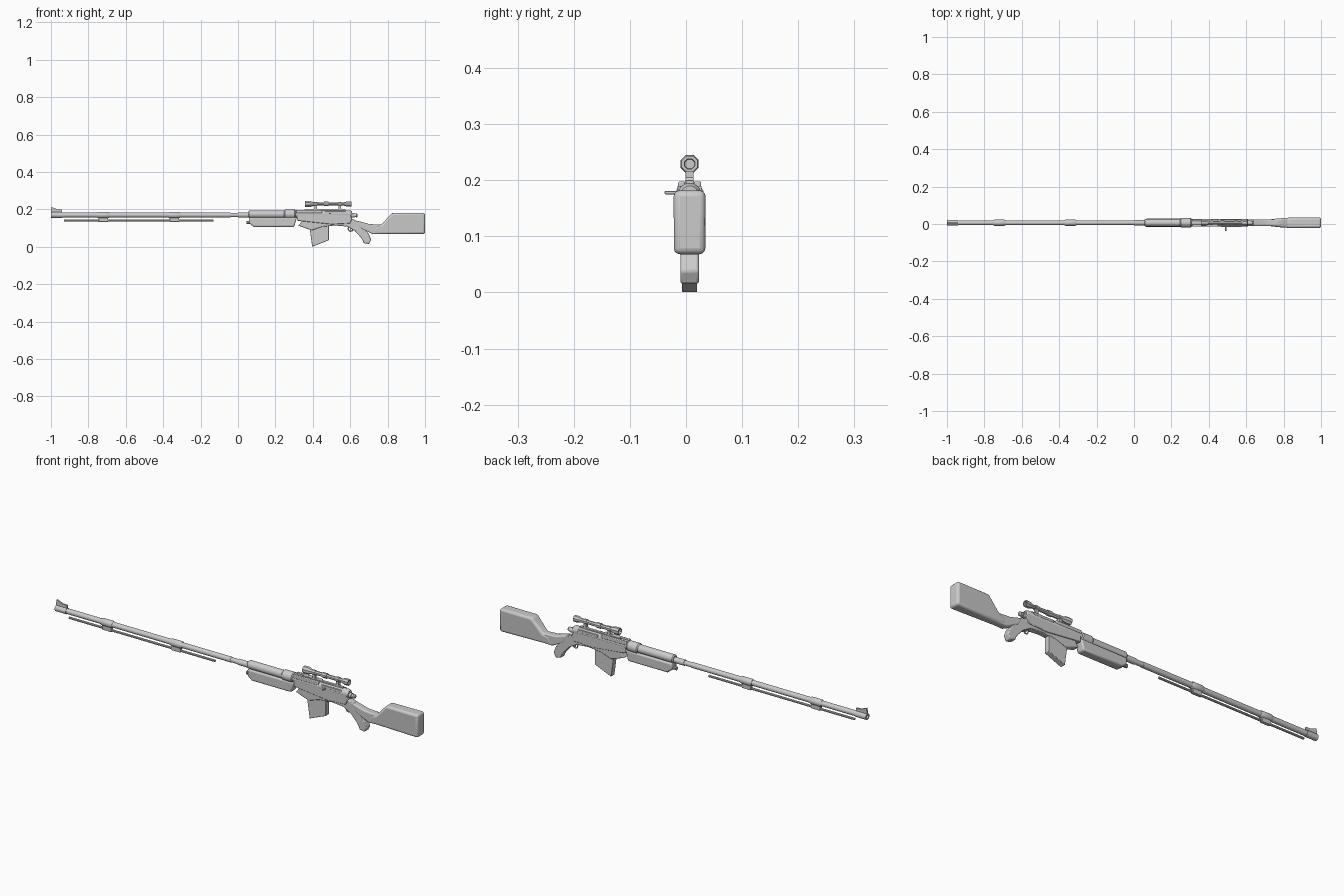
import bpy, bmesh, math

CY = 0.0065  # centre plane of the rifle (bolt handle shifts the bounds)


def finish(name, bm, bevel=0.0, segs=2, angle=35):
    bmesh.ops.recalc_face_normals(bm, faces=bm.faces)
    me = bpy.data.meshes.new(name)
    bm.to_mesh(me)
    bm.free()
    ob = bpy.data.objects.new(name, me)
    bpy.context.collection.objects.link(ob)
    if bevel:
        m = ob.modifiers.new("bevel", 'BEVEL')
        m.width, m.segments = bevel, segs
        m.limit_method, m.angle_limit = 'ANGLE', math.radians(40)
    bpy.ops.object.select_all(action='DESELECT')
    ob.select_set(True)
    bpy.context.view_layer.objects.active = ob
    bpy.ops.object.shade_smooth_by_angle(angle=math.radians(angle))
    return ob


def plate(name, pts, half, bevel=0.0, segs=2, y=CY):
    """Side profile (x, z) extruded across y; half may be a function of x."""
    bm = bmesh.new()
    w = half if callable(half) else (lambda x: half)
    a = [bm.verts.new((x, y - w(x), z)) for x, z in pts]
    b = [bm.verts.new((x, y + w(x), z)) for x, z in pts]
    bm.faces.new(a)
    bm.faces.new(b[::-1])
    n = len(pts)
    for i in range(n):
        j = (i + 1) % n
        bm.faces.new((a[i], b[i], b[j], a[j]))
    return finish(name, bm, bevel, segs)


def turned(name, stations, z, sides=12, y=CY, sy=1.0):
    """Lathe along x from (x, radius) stations, closed at both ends."""
    bm = bmesh.new()
    rings = []
    for x, r in stations:
        ring = []
        for k in range(sides):
            t = 2 * math.pi * (k + 0.5) / sides
            ring.append(bm.verts.new((x, y + sy * r * math.cos(t), z + r * math.sin(t))))
        rings.append(ring)
    for p, q in zip(rings, rings[1:]):
        for k in range(sides):
            j = (k + 1) % sides
            bm.faces.new((p[k], p[j], q[j], q[k]))
    bm.faces.new(rings[0])
    bm.faces.new(rings[-1][::-1])
    return finish(name, bm)


def box(name, x0, x1, z0, z1, half, bevel=0.0, y=CY):
    return plate(name, [(x0, z0), (x1, z0), (x1, z1), (x0, z1)], half, bevel, y=y)


# Barrel with recessed muzzle and front sight
turned("barrel", [(-0.985, 0.008), (-1.0, 0.008), (-1.0, 0.0155), (-0.94, 0.0155),
                  (-0.94, 0.0135), (-0.04, 0.0135), (-0.04, 0.012), (0.0, 0.012),
                  (0.0, 0.0145), (0.08, 0.0145)], 0.17)
plate("front_sight", [(-1.0, 0.18), (-0.94, 0.18), (-0.94, 0.199), (-0.965, 0.2), (-0.998, 0.213)], 0.004)

# Rod under the barrel and its clamps
turned("under_rod", [(-0.93, 0.0055), (-0.13, 0.0055)], 0.14, 8)
for i, x in enumerate((-0.72, -0.34)):
    turned(f"barrel_band_{i}", [(x - 0.032, 0.0145), (x - 0.025, 0.0175),
                                (x + 0.025, 0.0175), (x + 0.032, 0.0145)], 0.17)
    box(f"rod_clamp_{i}", x - 0.025, x + 0.025, 0.133, 0.16, 0.0075, 0.002)

# Fore-end
turned("upper_handguard", [(0.055, 0.016), (0.06, 0.0205), (0.25, 0.0205), (0.31, 0.0205)], 0.174)
plate("lower_handguard", [(0.06, 0.158), (0.06, 0.125), (0.085, 0.106), (0.3, 0.106), (0.315, 0.158)],
      0.022, 0.007)
turned("handguard_cap", [(0.045, 0.009), (0.1, 0.009)], 0.13, 10)
turned("receiver_ring", [(0.247, 0.021), (0.252, 0.0255), (0.303, 0.0255), (0.308, 0.021)], 0.174)

# Receiver, its cover and the bolt
turned("receiver_tube", [(0.3, 0.0215), (0.6, 0.0215), (0.61, 0.016)], 0.174)
plate("receiver_body", [(0.315, 0.172), (0.6, 0.172), (0.61, 0.15), (0.6, 0.125), (0.5, 0.12),
                        (0.315, 0.14)], 0.021, 0.003)
for s in (-1, 1):
    box(f"receiver_rail_{s}", 0.31, 0.45, 0.18, 0.198, 0.006, 0.003, y=CY + s * 0.0145)
    box(f"side_slot_{s}", 0.465, 0.575, 0.178, 0.19, 0.003, 0.001, y=CY + s * 0.0185)
turned("bolt_rear", [(0.6, 0.013), (0.622, 0.013), (0.622, 0.009), (0.634, 0.011), (0.64, 0.007)], 0.168)
bm = bmesh.new()
bmesh.ops.create_cube(bm, size=1)
for v in bm.verts:
    v.co = (0.49 + v.co.x * 0.008, -0.0215 + v.co.y * 0.033, 0.178 + v.co.z * 0.006)
finish("bolt_handle", bm, 0.0015)

# Sweeping lower frame that runs back into the pistol grip
plate("lower_frame", [(0.345, 0.155), (0.335, 0.128), (0.322, 0.113), (0.395, 0.088), (0.45, 0.107),
                      (0.52, 0.114), (0.585, 0.108), (0.625, 0.085), (0.655, 0.052), (0.667, 0.035),
                      (0.672, 0.02), (0.7, 0.015), (0.712, 0.038), (0.7, 0.068), (0.672, 0.105),
                      (0.645, 0.135), (0.605, 0.152)], 0.0165, 0.004)

# Trigger loop and trigger
bpy.ops.mesh.primitive_torus_add(location=(0.602, CY, 0.096), rotation=(math.pi / 2, 0, 0),
                                 major_radius=0.013, minor_radius=0.003,
                                 major_segments=16, minor_segments=6)
bpy.context.object.name = "trigger_loop"
plate("trigger", [(0.598, 0.11), (0.606, 0.11), (0.604, 0.095), (0.608, 0.086), (0.602, 0.088)], 0.003)

# Magazine
plate("magazine", [(0.38, 0.12), (0.397, 0.0), (0.486, 0.036), (0.486, 0.125)], 0.0135, 0.002)

# Shoulder stock: slim neck widening into the butt
plate("stock_neck", [(0.635, 0.14), (0.665, 0.132), (0.7, 0.122), (0.76, 0.118), (0.79, 0.13),
                     (0.79, 0.07), (0.72, 0.068), (0.695, 0.08), (0.655, 0.1)], 0.018, 0.006, 3)
plate("shoulder_stock", [(0.715, 0.068), (1.0, 0.068), (1.0, 0.182), (0.825, 0.182), (0.765, 0.118),
                         (0.735, 0.11)],
      lambda x: 0.018 if x < 0.74 else 0.022 if x < 0.8 else 0.0285, 0.011, 3)

# Scope with mounts
turned("scope", [(0.37, 0.012), (0.358, 0.014), (0.358, 0.0175), (0.385, 0.0175), (0.405, 0.0105),
                 (0.46, 0.0095), (0.46, 0.013), (0.485, 0.013), (0.485, 0.0095), (0.565, 0.0095),
                 (0.585, 0.0155), (0.606, 0.0155), (0.606, 0.01), (0.597, 0.009)], 0.229, 8)
box("scope_rail", 0.355, 0.575, 0.192, 0.2, 0.007, 0.001)
for i, x in enumerate((0.415, 0.545)):
    plate(f"scope_mount_{i}", [(x - 0.014, 0.196), (x + 0.014, 0.196), (x + 0.007, 0.205),
                               (x + 0.007, 0.224), (x - 0.007, 0.224), (x - 0.007, 0.205)], 0.007)
    turned(f"scope_ring_{i}", [(x - 0.008, 0.012), (x + 0.008, 0.012)], 0.229, 8)
